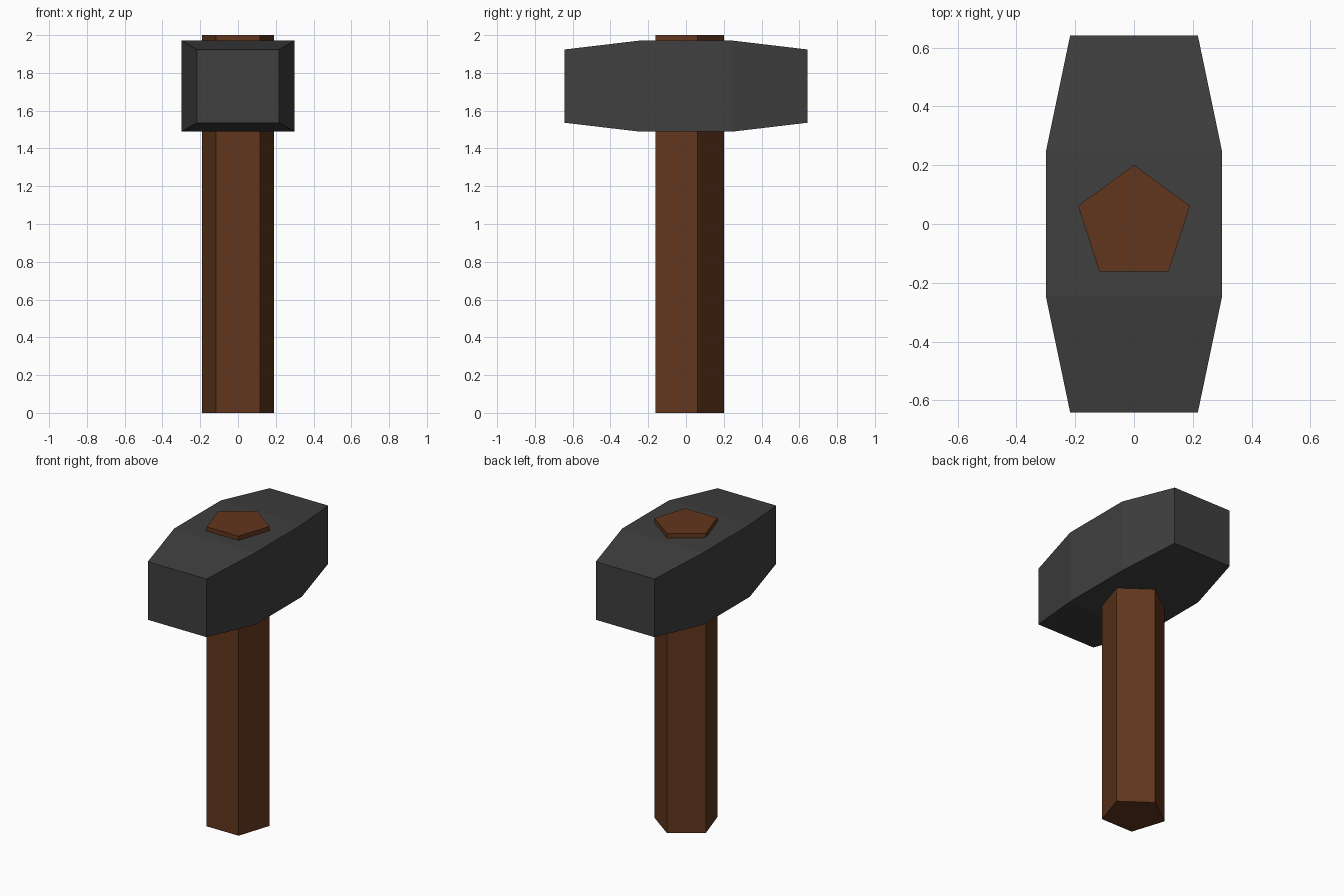
import bpy
import bmesh
from math import sin, cos, tau

if "Cube" in bpy.data.objects:
    bpy.data.objects.remove(bpy.data.objects["Cube"])


def material(name, color):
    mat = bpy.data.materials.new(name)
    mat.diffuse_color = (*color, 1)
    mat.use_nodes = True
    mat.node_tree.nodes["Principled BSDF"].inputs["Base Color"].default_value = mat.diffuse_color
    return mat


def loft(name, rings, mat):
    """Skin equal-sized rings of points and cap both ends."""
    bm = bmesh.new()
    loops = [[bm.verts.new(p) for p in ring] for ring in rings]
    n = len(loops[0])
    for a, b in zip(loops, loops[1:]):
        for i in range(n):
            j = (i + 1) % n
            bm.faces.new((a[i], a[j], b[j], b[i]))
    bm.faces.new(loops[0])
    bm.faces.new(loops[-1])
    bmesh.ops.recalc_face_normals(bm, faces=bm.faces)
    mesh = bpy.data.meshes.new(name)
    bm.to_mesh(mesh)
    bm.free()
    mesh.materials.append(mat)
    obj = bpy.data.objects.new(name, mesh)
    bpy.context.collection.objects.link(obj)
    return obj


wood = material("wood", (0.12, 0.037, 0.012))
iron = material("iron", (0.05, 0.05, 0.05))

# Handle: five-sided shaft running right through the head
loft("handle", [[(0.2 * sin(tau * i / 5), 0.2 * cos(tau * i / 5), z)
                 for i in range(5)] for z in (0, 2)], wood)


# Head: rectangular sections along y, tapering to both striking faces
def section(y, w, h, z=1.73):
    return [(-w, y, z - h), (w, y, z - h), (w, y, z + h), (-w, y, z + h)]


loft("head", [section(-0.642, 0.217, 0.194), section(-0.245, 0.3, 0.241),
              section(0.245, 0.3, 0.241), section(0.642, 0.217, 0.194)], iron)
